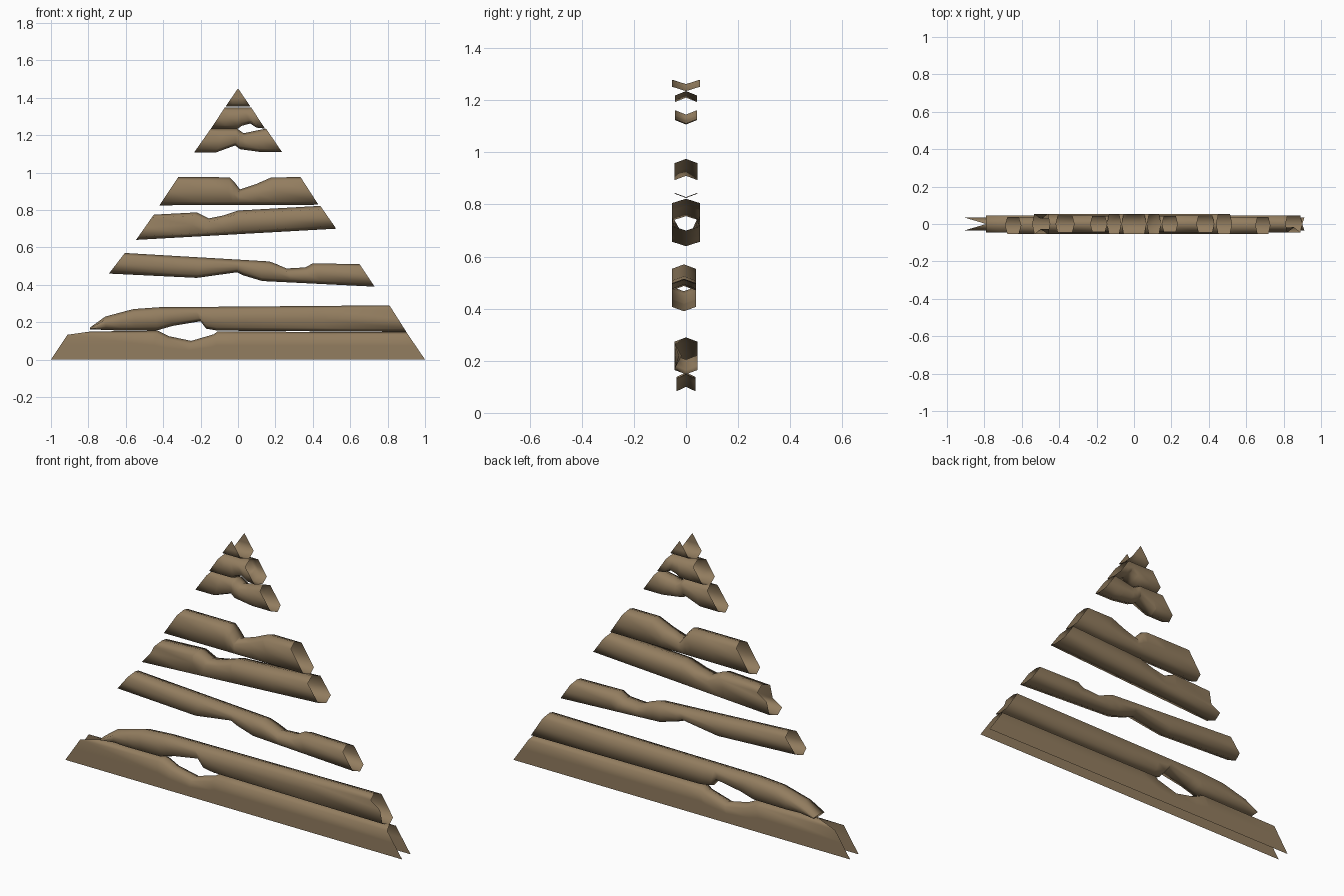
import bpy, bmesh

if "Cube" in bpy.data.objects:
    bpy.data.objects.remove(bpy.data.objects["Cube"])

wood = bpy.data.materials.new("weathered wood brown")
wood.diffuse_color = (0.29, 0.205, 0.115, 1)
wood.use_nodes = True
wood.node_tree.nodes["Principled BSDF"].inputs["Base Color"].default_value = wood.diffuse_color

RIDGE = 0.017  # height of the ridge along the upper and lower edges


def fractions(line):
    """Turn an edge line into (fraction along x, z) pairs."""
    x0, x1 = line[0][0], line[-1][0]
    if x1 == x0:
        return [(0, line[0][1]), (1, line[-1][1])]
    return [((x - x0) / (x1 - x0), z) for x, z in line]


def sample(line, u):
    pts = fractions(line)
    x = line[0][0] + (line[-1][0] - line[0][0]) * u
    for (a, za), (b, zb) in zip(pts, pts[1:]):
        if u <= b + 1e-6:
            return x, za + (zb - za) * (u - a) / (b - a)
    return x, pts[-1][1]


def plank(name, top, bottom, w, y0=0, open_top=False, open_bottom=False,
          front_groove=None, back_groove=None, ridge_start=None):
    """Hollow plank with ridged edges and open, slanted ends."""
    us = sorted({round(u, 3) for u, _ in fractions(top) + fractions(bottom)}
                | {0.25, 0.5, 0.75})
    bm = bmesh.new()
    rings = []
    for u in us:
        xt, zt = sample(top, u)
        xb, zb = sample(bottom, u)
        c = min(RIDGE / max(zt - zb, 1e-4), 0.35)
        ft = 0 if open_top else c
        fb = 1 if open_bottom else 1 - c

        def at(f, y):
            return bm.verts.new((xt + (xb - xt) * f, y0 + y, zt + (zb - zt) * f))

        def inset(groove):
            # groove deepens towards the named end
            if groove is None:
                return w
            t = u if groove == "right" else 1 - u
            return w - 0.028 * max(0, (t - 0.4) / 0.6)

        ridge = at(0, 0)
        if ridge_start is not None and u == 0:
            ridge.co.x = ridge_start
        rings.append([ridge, at(ft, -w), at(0.5, -inset(front_groove)), at(fb, -w),
                      at(1, 0), at(fb, w), at(0.5, inset(back_groove)), at(ft, w)])
    for a, b in zip(rings, rings[1:]):
        for i in range(8):
            j = (i + 1) % 8
            if (open_top and i in (0, 7)) or (open_bottom and i in (3, 4)):
                continue
            bm.faces.new((a[i], a[j], b[j], b[i]))
    bmesh.ops.delete(bm, geom=[v for v in bm.verts if not v.link_faces], context="VERTS")
    bmesh.ops.remove_doubles(bm, verts=bm.verts, dist=1e-4)
    bmesh.ops.recalc_face_normals(bm, faces=bm.faces)
    for f in bm.faces:
        f.smooth = True
    me = bpy.data.meshes.new(name)
    bm.to_mesh(me)
    bm.free()
    me.materials.append(wood)
    bpy.context.collection.objects.link(bpy.data.objects.new(name, me))


# Base board, open underneath, with a scooped knot hole
plank("base_plank",
      [(-.9, .15), (-.43, .155), (-.37, .125), (-.25, .10), (-.13, .135), (-.11, .15), (.9, .147)],
      [(-1, 0), (1, 0)], .036, open_bottom=True, ridge_start=-.79)

# Second board, tapering to a closed tip on the left
plank("second_plank",
      [(-.79, .172), (-.71, .23), (-.56, .27), (-.42, .28), (.81, .29)],
      [(-.79, .162), (-.62, .155), (-.43, .157), (-.35, .18), (-.2, .205),
       (-.17, .165), (-.11, .155), (.9, .148)], .045, front_groove="right")

# Third board, leaning down to the right
plank("third_plank",
      [(-.605, .57), (.165, .525), (.2, .513), (.26, .487), (.36, .493), (.4, .515), (.65, .51)],
      [(-.69, .46), (-.22, .437), (-.005, .467), (.03, .45), (.13, .42), (.73, .39)],
      .046, y0=-.008)

# Fourth board, split on its left end
plank("fourth_plank",
      [(-.45, .775), (-.22, .787), (-.155, .755), (-.08, .77), (0, .797), (.44, .822)],
      [(-.545, .64), (.525, .70)], .054, front_groove="left", back_groove="left")

# Fifth board with a notch in its upper edge
plank("fifth_plank",
      [(-.32, .975), (-.045, .975), (-.02, .95), (.01, .91), (.1, .94), (.18, .975), (.335, .975)],
      [(-.42, .825), (.43, .828)], .045)

# Short upper boards
plank("sixth_plank",
      [(-.145, 1.235), (-.005, 1.235), (.03, 1.21), (.1, 1.225), (.15, 1.235)],
      [(-.235, 1.107), (-.12, 1.107), (-.015, 1.145), (.01, 1.125), (.12, 1.11), (.235, 1.11)],
      .043)
plank("seventh_plank",
      [(-.07, 1.348), (.07, 1.348)],
      [(-.145, 1.235), (0, 1.235), (.02, 1.25), (.065, 1.262), (.1, 1.24), (.145, 1.235)],
      .054)

# Pointed tip, two triangles joined along the lower edge
plank("tip", [(0, 1.45), (0, 1.45)], [(-.067, 1.352), (.067, 1.352)], .054, open_top=True)
